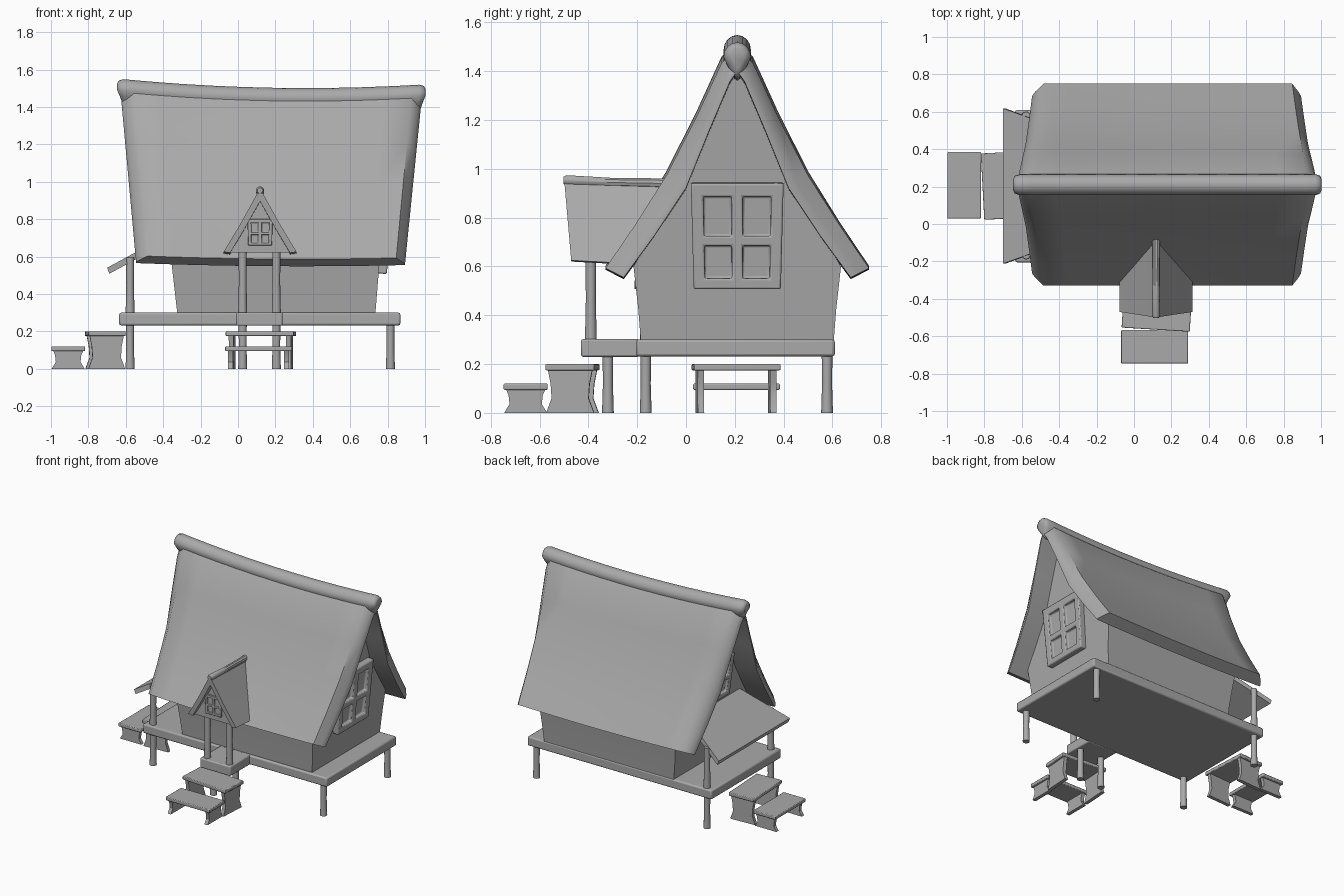
import bpy, bmesh
from math import radians, sin, cos, pi
from mathutils import Matrix

if "Cube" in bpy.data.objects:
    bpy.data.objects.remove(bpy.data.objects["Cube"])

# one mid-dark grey for the whole model
grey = bpy.data.materials.new("grey")
grey.diffuse_color = (.4, .4, .4, 1)
grey.use_nodes = True
grey.node_tree.nodes["Principled BSDF"].inputs["Base Color"].default_value = grey.diffuse_color


def finish(name, bm, mat=None, bevel=0, angle=35):
    bmesh.ops.recalc_face_normals(bm, faces=bm.faces)
    me = bpy.data.meshes.new(name)
    bm.to_mesh(me)
    bm.free()
    me.materials.append(grey)
    ob = bpy.data.objects.new(name, me)
    bpy.context.collection.objects.link(ob)
    if mat:
        ob.matrix_world = mat
    if bevel:
        m = ob.modifiers.new("bevel", 'BEVEL')
        m.width, m.segments, m.limit_method = bevel, 2, 'ANGLE'
    bpy.ops.object.select_all(action='DESELECT')
    ob.select_set(True)
    bpy.context.view_layer.objects.active = ob
    bpy.ops.object.shade_smooth_by_angle(angle=radians(angle))
    return ob


def loft(name, sections, mat=None, bevel=0, angle=35, arch=False):
    """Skin closed loops of points; cap the ends (arch: strip between outer and inner line)."""
    bm = bmesh.new()
    loops = [[bm.verts.new(p) for p in s] for s in sections]
    n = len(loops[0])
    for a, b in zip(loops, loops[1:]):
        for i in range(n):
            j = (i + 1) % n
            bm.faces.new((a[i], a[j], b[j], b[i]))
    for l in (loops[0], loops[-1]):
        if arch:
            for i in range(n // 2 - 1):
                bm.faces.new((l[i], l[i + 1], l[n - 2 - i], l[n - 1 - i]))
        else:
            bm.faces.new(l)
    return finish(name, bm, mat, bevel, angle)


def box(name, x0, x1, y0, y1, z0, z1, bevel=0.006, mat=None):
    ring = [(x0, y0), (x1, y0), (x1, y1), (x0, y1)]
    loft(name, [[(x, y, z) for x, y in ring] for z in (z0, z1)], mat, bevel)


def post(name, x, y, z0, z1, r=0.022):
    # slightly swollen foot and top, like a turned pole
    rows = [(0, 1.1), (0.5, 0.93), (1, 1.0)]
    loft(name, [[(x + r * k * cos(i * pi / 6), y + r * k * sin(i * pi / 6), z0 + (z1 - z0) * t)
                 for i in range(12)] for t, k in rows])


def step(name, x, y, w, d, h, rot):
    """Plank on two side panels with flared feet."""
    mat = Matrix.Translation((x, y, 0)) @ Matrix.Rotation(radians(rot), 4, 'Z')
    box(name + "_tread", -w / 2, w / 2, -d / 2, d / 2, h - 0.026, h, 0.005, mat)
    e = d / 2 - 0.008
    prof = [(-e - .006, 0), (e + .006, 0), (e - .016, h * .3), (e - .012, h * .6), (e, h - .02),
            (-e, h - .02), (-e + .012, h * .6), (-e + .016, h * .3)]
    for s, side in ((-1, "left"), (1, "right")):
        xs = (s * (w / 2 - 0.016), s * (w / 2 - 0.042))
        loft(f"{name}_{side}_panel", [[(px, py, pz) for py, pz in prof] for px in xs], mat)


def window(name, w, h, depth, loc, rot, tilt):
    """Four-pane frame facing local -y with sunken panes."""
    us = (-.5, -.37, -.06, .06, .37, .5)
    vs = (0, .1, .41, .5, .875, 1)
    bm = bmesh.new()
    g = [[bm.verts.new((u * w * (.94 + .06 * v), -depth, v * h)) for u in us] for v in vs]
    panes = []
    for r in range(5):
        for c in range(5):
            f = bm.faces.new((g[r][c], g[r][c + 1], g[r + 1][c + 1], g[r + 1][c]))
            if r in (1, 3) and c in (1, 3):
                panes.append(f)
    rim = [e for e in bm.edges if e.is_boundary]
    ex = bmesh.ops.extrude_edge_only(bm, edges=rim)["geom"]
    bmesh.ops.translate(bm, vec=(0, depth, 0), verts=[v for v in ex if isinstance(v, bmesh.types.BMVert)])
    bmesh.ops.recalc_face_normals(bm, faces=bm.faces)
    bmesh.ops.inset_individual(bm, faces=panes, thickness=0.0015)
    for f in panes:
        bmesh.ops.translate(bm, vec=(0, depth * .6, 0), verts=list(f.verts))
    mat = Matrix.Translation(loc) @ Matrix.Rotation(radians(rot), 4, 'Z') @ Matrix.Rotation(tilt, 4, 'X')
    finish(name, bm, mat, w * 0.02)


C = 0.21   # y of the main ridge

# deck and porch platform
box("deck", -.635, .868, -.205, .61, .232, .3, .01)
box("porch_platform", -.01, .238, -.43, -.19, .23, .302, .008)

# deck legs and porch poles
for y, side in ((-.165, "front"), (.578, "back")):
    post(f"{side}_right_leg", .815, y, 0, .24)
    post(f"{side}_left_leg", -.577, y, 0, .24)
    post(f"{side}_canopy_pole", -.577, y, .29, .595)
for x, side in ((.025, "left"), (.205, "right")):
    post(f"porch_{side}_leg", x, -.32, 0, .24)
    post(f"porch_{side}_pole", x, -.39, .29, .64)

# house body: gable outline, ends leaning outward
half = [(.395, .29), (.405, .42), (.425, .60), (.215, .955), (.1, 1.21)]
gable = [(C - d, z) for d, z in half] + [(C, 1.41)] + [(C + d, z) for d, z in reversed(half)]
loft("house_walls", [[(-.325 - .115 * (z - .3), y, z) for y, z in gable],
                     [(.735 + .08 * (z - .3), y, z) for y, z in gable]])

# main roof: thick sagging thatch with softened gable edges
outer = [(.54, .605), (.42, .785), (.29, .995), (.165, 1.245), (.065, 1.465), (0, 1.535)]
inner = [(.465, .565), (.34, .74), (.21, .94), (.115, 1.18), (.03, 1.385), (0, 1.43)]


def sag(u):
    return -.16 * u + .13 * u * u


def roof_section(u, k):
    mid = [(a + (c - a) * k, b + (e - b) * k) for (a, b), (c, e) in zip(inner, outer)]
    loop = [(-d, z) for d, z in mid] + mid[-2::-1] + inner + [(-d, z) for d, z in inner[-2::-1]]
    pts = []
    for d, z in loop:
        t = (z - .57) / .93
        x0, x1 = -.545 - .085 * t, .893 + .092 * t
        pts.append((x0 + (x1 - x0) * u, C + d, z + sag(u) * (.35 + .65 * t)))
    return pts


rows = [(0, .12), (.012, .42), (.045, 1)] + [(.04 + .092 * i, 1) for i in range(1, 10)] + \
    [(.965, 1), (.99, .42), (1, .12)]
loft("main_roof", [roof_section(u, k) for u, k in rows], angle=50, arch=True)

# ridge roll: rounded top, tapering down to a point over each gable
roll = [(-.010, .55), (-.004, .85), (.012, 1), (.05, 1)] + [(i / 10, 1) for i in range(1, 10)] + \
    [(.95, 1), (.988, 1), (1.003, .85), (1.008, .55)]
loft("ridge_roll", [[(-.63 + 1.62 * u + .02 * (min(sin(a), 0) * (1 if u > .5 else -1)),
                      C + .056 * k * cos(a) * (1 + .55 * min(sin(a), 0)),
                      1.49 + sag(u) + k * sin(a) * (.06 if sin(a) > 0 else .09))
                     for a in [i * pi / 8 for i in range(16)]] for u, k in roll], angle=60)

# side canopy: sloping slab that narrows toward the wall
loft("side_canopy", [[(x, .203 - w, z), (x, .203 + w, z), (x + .012, .203 + w, z - .032),
                      (x + .012, .203 - w, z - .032)]
                     for x, z, w in ((-.70, .54, .415), (-.34, .735, .285))])

# porch roof: small gable running back into the main roof
PX = .118
out = [(.195, .625), (.105, .775), (0, .965)]
inn = [(.16, .62), (.085, .745), (0, .895)]
prof = [(-d, z) for d, z in out] + out[-2::-1] + inn + [(-d, z) for d, z in inn[-2::-1]]
loft("porch_roof", [[(PX + d, y0 + (y1 - y0) * (z - .62) / .345, z + dz) for d, z in prof]
                    for y0, y1, dz in ((-.47, -.5, 0), (-.25, -.07, -.012))], arch=True)
loft("porch_ridge_roll", [[(PX + .022 * k * cos(i * pi / 5), y, z + .022 * k * sin(i * pi / 5))
                           for i in range(10)]
                          for y, z, k in ((-.502, .953, .7), (-.49, .953, 1), (-.3, .944, .9), (-.08, .94, 1))])
tri = [(PX - .165, .622), (PX + .165, .622), (PX + .09, .75), (PX, .91), (PX - .09, .75)]
loft("porch_gable", [[(x, y, z) for x, z in tri] for y in (-.445, -.2)])

# windows
window("right_window", .38, .435, .045, (.751, C, .51), 90, .08)
window("left_window", .28, .31, .04, (-.374, C, .76), -90, .115)
window("porch_window", .135, .14, .015, (PX, -.444, .66), 0, 0)

# steps at the front and the left side
step("front_upper_step", .122, -.465, .365, .2, .2, -3.5)
step("front_lower_step", .11, -.657, .357, .18, .12, 0)
step("left_upper_step", -.71, .205, .355, .2, .2, -87)
step("left_lower_step", -.908, .207, .355, .18, .12, -90)
